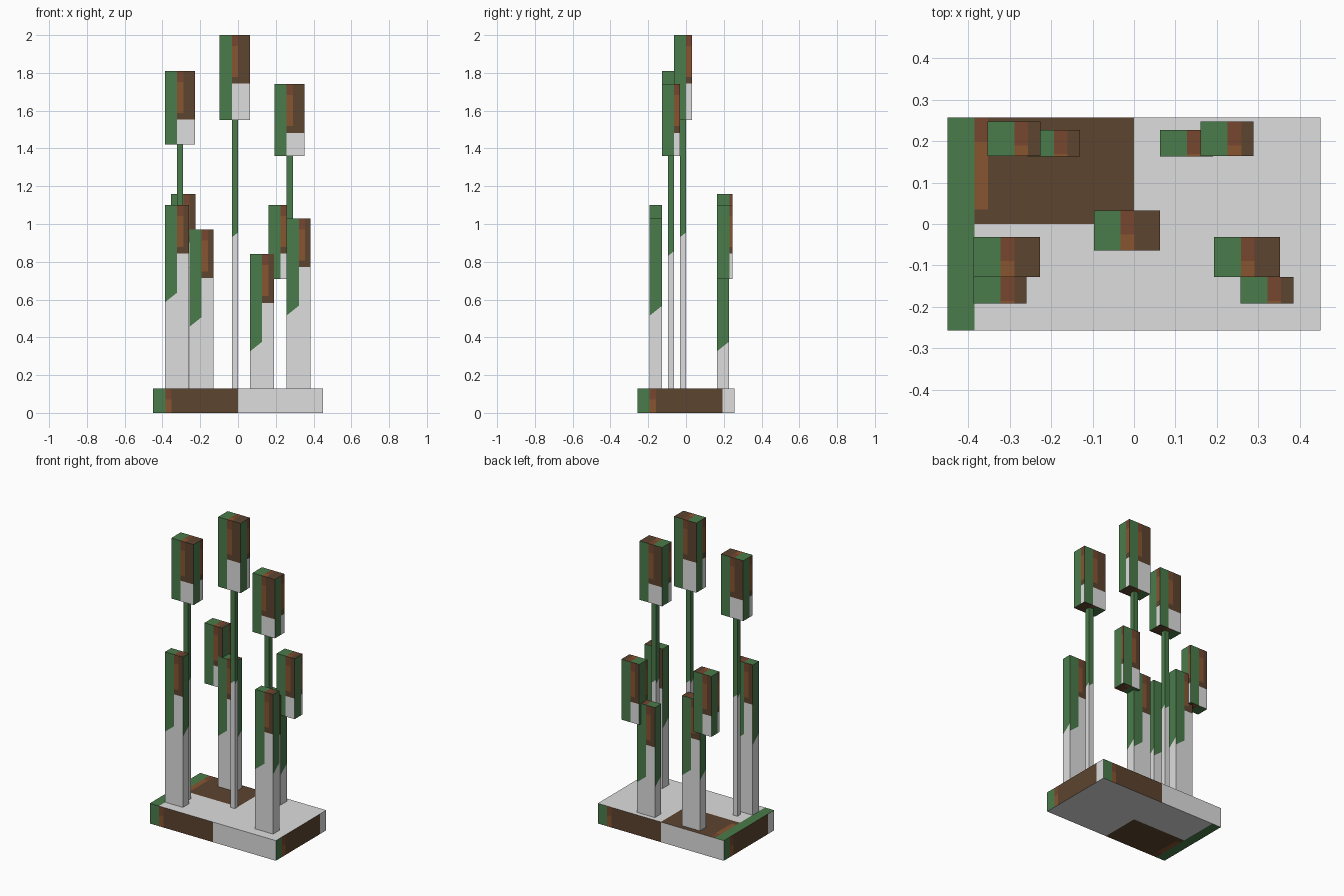
import bpy, bmesh
from mathutils import Vector

if "Cube" in bpy.data.objects:
    bpy.data.objects.remove(bpy.data.objects["Cube"], do_unlink=True)


def make_material(name, colour):
    mat = bpy.data.materials.new(name)
    mat.use_nodes = True
    mat.diffuse_color = (*colour, 1)
    bsdf = mat.node_tree.nodes["Principled BSDF"]
    bsdf.inputs["Base Color"].default_value = (*colour, 1)
    bsdf.inputs["Roughness"].default_value = 0.9
    return mat


MATERIALS = [
    make_material("pale grey", (0.73, 0.73, 0.73)),
    make_material("leaf green", (0.07, 0.20, 0.07)),
    make_material("dark brown", (0.11, 0.058, 0.029)),
    make_material("rust", (0.25, 0.09, 0.03)),
    make_material("red brown", (0.18, 0.062, 0.029)),
]
GREY, GREEN, BROWN, RUST, RED_BROWN = range(5)

# Each side of a block: outward normal, its rightward and its downward direction
X, Y, Z = Vector((1, 0, 0)), Vector((0, 1, 0)), Vector((0, 0, 1))
SIDES = [(-Y, X, -Z), (Y, -X, -Z), (X, Y, -Z), (-X, -Y, -Z), (Z, X, -Y), (-Z, X, Y)]

# Limits of the colour patches, measured from a side's upper left corner
STRIP, RUST_END, BROWN_END = 0.065, 0.098, 0.45
RUST_TOP, RUST_BOTTOM, BROWN_BOTTOM = 0.058, 0.222, 0.257
GREEN_SLOPE = 0.8


def patch_colour(u, d, green_depth):
    if u < STRIP:
        return GREEN if d < green_depth - GREEN_SLOPE * u else GREY
    if u > BROWN_END or d > BROWN_BOTTOM:
        return GREY
    if u < RUST_END and d < RUST_BOTTOM:
        return RUST if d > RUST_TOP else RED_BROWN
    return BROWN


def cut(bm, faces, point, normal):
    geom = set(faces)
    for f in faces:
        geom.update(f.edges)
        geom.update(f.verts)
    bmesh.ops.bisect_plane(bm, geom=list(geom), dist=1e-5, plane_co=point, plane_no=normal)


def block(name, xs, ys, zs, green_depth=0.515):
    """Box whose sides are cut into colour patches."""
    low, high = (Vector(c) for c in zip(xs, ys, zs))
    size, centre = high - low, (low + high) / 2
    bm = bmesh.new()
    bmesh.ops.create_cube(bm, size=1)
    for v in bm.verts:
        v.co = centre + Vector(a * b for a, b in zip(v.co, size))

    for normal, right, down in SIDES:
        def side_faces():
            return [f for f in bm.faces if f.normal.dot(normal) > 0.9]

        corner = centre + Vector(a * b / 2 for a, b in zip(normal - right - down, size))
        width = abs(right.dot(size))
        height = abs(down.dot(size))
        for u in (STRIP, RUST_END, BROWN_END):
            if u < width - 1e-3:
                cut(bm, side_faces(), corner + right * u, right)
        for d in (RUST_TOP, RUST_BOTTOM, BROWN_BOTTOM):
            if d < height - 1e-3:
                wide = [f for f in side_faces()
                        if (f.calc_center_median() - corner).dot(right) > STRIP]
                if wide:
                    cut(bm, wide, corner + down * d, down)
        # Slanted lower end of the green strip
        strip = [f for f in side_faces()
                 if (f.calc_center_bounds() - corner).dot(right) < STRIP]
        if green_depth - GREEN_SLOPE * STRIP < height:
            cut(bm, strip, corner + down * green_depth, down + right * GREEN_SLOPE)
        bm.normal_update()
        for f in side_faces():
            offset = f.calc_center_bounds() - corner
            f.material_index = patch_colour(offset.dot(right), offset.dot(down), green_depth)

    mesh = bpy.data.meshes.new(name)
    bm.to_mesh(mesh)
    bm.free()
    for mat in MATERIALS:
        mesh.materials.append(mat)
    obj = bpy.data.objects.new(name, mesh)
    bpy.context.collection.objects.link(obj)
    return obj


BASE_TOP = 0.13
block("base", (-0.45, 0.45), (-0.257, 0.257), (0, BASE_TOP))

# Tall reeds: a thin stem carrying a seed head
for name, x, y, bottom, top, green in [
        ("middle", -0.097, -0.064, 1.55, 2.0, 0.62),
        ("right", -0.387, -0.128, 1.42, 1.81, 0.53),
        ("left", 0.193, -0.128, 1.36, 1.74, 0.53)]:
    block(name + "_reed_head", (x, x + 0.16), (y, y + 0.097), (bottom, top))
    block(name + "_reed_stem", (x + 0.065, x + 0.097), (y + 0.032, y + 0.064),
          (BASE_TOP, bottom), green)

# Low seed heads at the back, resting against the leaves
for name, x, bottom, top in [("right", -0.354, 0.77, 1.16), ("left", 0.161, 0.71, 1.10)]:
    block(name + "_back_head", (x, x + 0.128), (0.164, 0.247), (bottom, top))

# Flat upright leaves
for name, x, y, top in [
        ("right_front", -0.387, -0.192, 1.10), ("left_front", 0.257, -0.192, 1.03),
        ("right_back", -0.258, 0.163, 0.97), ("left_back", 0.063, 0.163, 0.84)]:
    block(name + "_leaf", (x, x + 0.128), (y, y + 0.064), (BASE_TOP, top))
